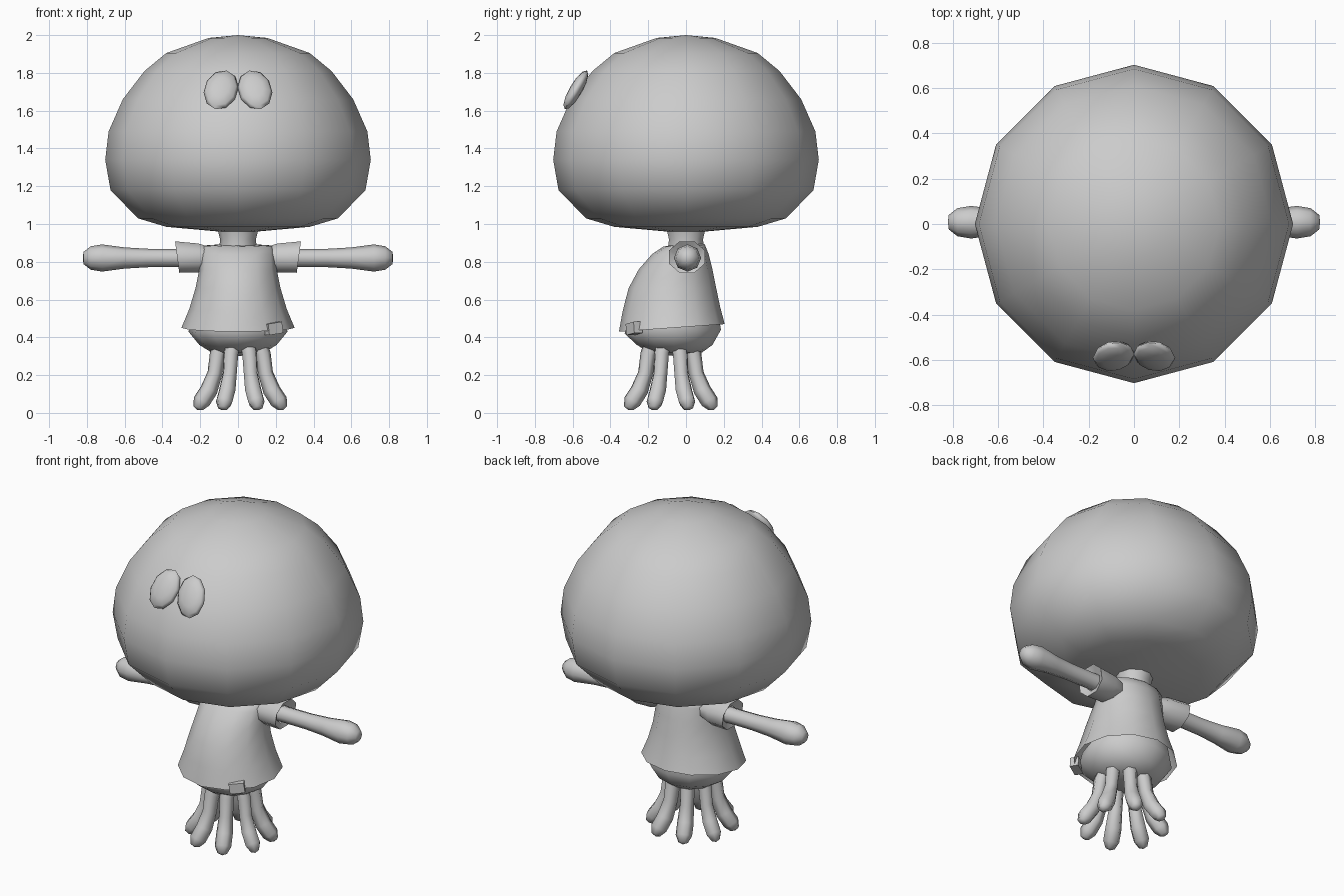
import bpy, bmesh, math
from mathutils import Vector, Matrix

if "Cube" in bpy.data.objects:
    bpy.data.objects.remove(bpy.data.objects["Cube"])

clay = bpy.data.materials.new("plain grey")
clay.use_nodes = True
GREY = (0.6, 0.6, 0.6, 1)
clay.diffuse_color = GREY
clay.node_tree.nodes["Principled BSDF"].inputs["Base Color"].default_value = GREY

X, Y, Z = Vector((1, 0, 0)), Vector((0, 1, 0)), Vector((0, 0, 1))


def finish(name, bm, angle=75):
    bmesh.ops.remove_doubles(bm, verts=bm.verts, dist=0.0005)
    bmesh.ops.recalc_face_normals(bm, faces=bm.faces)
    mesh = bpy.data.meshes.new(name)
    bm.to_mesh(mesh)
    bm.free()
    mesh.materials.append(clay)
    ob = bpy.data.objects.new(name, mesh)
    bpy.context.collection.objects.link(ob)
    bpy.ops.object.select_all(action="DESELECT")
    ob.select_set(True)
    bpy.context.view_layer.objects.active = ob
    bpy.ops.object.shade_smooth_by_angle(angle=math.radians(angle))
    return ob


def loft(name, stations, sides, phase=0.0, cap=True):
    """Skin elliptical rings, each given as (centre, u half axis, v half axis)."""
    bm = bmesh.new()
    rings = []
    for c, u, v in stations:
        angles = [phase + math.tau * i / sides for i in range(sides)]
        rings.append([bm.verts.new(c + u * math.cos(a) + v * math.sin(a)) for a in angles])
    for a, b in zip(rings, rings[1:]):
        for i in range(sides):
            j = (i + 1) % sides
            bm.faces.new((a[i], a[j], b[j], b[i]))
    if cap:
        bm.faces.new(rings[0])
        bm.faces.new(rings[-1])
    return finish(name, bm)


def upright(rows):
    """Rows of z, x radius, y radius, y centre, backward rise."""
    return [(Vector((0, cy, z)), X * rx, Y * ry + Z * rise) for z, rx, ry, cy, rise in rows]


# Big domed head
head = [(0.96, 0.10), (0.985, 0.38), (1.03, 0.53), (1.18, 0.675), (1.34, 0.703), (1.49, 0.685),
        (1.66, 0.61), (1.81, 0.495), (1.905, 0.38), (1.985, 0.155), (2.0, 0)]
loft("head", upright([(z, r, r, 0, 0) for z, r in head]), 12, cap=False)

# Neck
loft("neck", upright([(0.86, 0.10, 0.10, 0, 0), (0.92, 0.095, 0.095, 0, 0),
                      (0.98, 0.11, 0.11, 0, 0)]), 10)

# Shirt, flared and leaning forward at the belly
loft("shirt", upright([
    (0.45, 0.30, 0.28, -0.075, 0.02),
    (0.55, 0.258, 0.258, -0.077, 0.01),
    (0.66, 0.225, 0.232, -0.072, 0),
    (0.76, 0.205, 0.195, -0.055, 0),
    (0.84, 0.20, 0.15, -0.03, 0),
    (0.885, 0.19, 0.11, -0.01, 0.005),
    (0.89, 0.10, 0.095, 0, 0.005)]), 12, cap=False)

# Rounded underside of the body
loft("lower_body", upright([
    (0.49, 0.25, 0.245, -0.07, 0.015),
    (0.43, 0.262, 0.255, -0.07, 0.01),
    (0.36, 0.205, 0.20, -0.06, 0),
    (0.32, 0.14, 0.14, -0.055, 0),
    (0.30, 0, 0, -0.055, 0)]), 12, cap=False)

# Sleeves, arms and eyes on both sides
for side, word in ((1, "left"), (-1, "right")):
    sleeve = [(0.14, 0.82, 0.06), (0.21, 0.82, 0.083), (0.322, 0.825, 0.09), (0.30, 0.82, 0.05)]
    loft(word + "_sleeve", [(Vector((side * x, 0.005, z)), Y * r * 1.15,
                             Z * r + X * side * (0.012 if x > 0.3 else 0))
                            for x, z, r in sleeve], 8, math.pi / 8, cap=False)
    arm = [(0.20, 0.052), (0.33, 0.048), (0.48, 0.049), (0.60, 0.056), (0.72, 0.072),
           (0.78, 0.062), (0.818, 0.032), (0.822, 0)]
    loft(word + "_arm", [(Vector((side * x, 0.008, 0.82)), Y * r, Z * r) for x, r in arm],
         8, cap=False)

    bm = bmesh.new()
    bmesh.ops.create_uvsphere(bm, u_segments=10, v_segments=6, radius=1)
    shape = (Matrix.Translation((side * 0.09, -0.583, 1.71))
             @ Matrix.Rotation(math.radians(-30), 4, "X")
             @ Matrix.Rotation(side * -0.25, 4, "Y")
             @ Matrix.Diagonal((0.09, 0.034, 0.122, 1))
             @ Matrix.Rotation(math.pi / 2, 4, "X"))
    bmesh.ops.transform(bm, matrix=shape, verts=bm.verts)
    finish(word + "_eye", bm)

# Ring of eight curling legs
leg = [(0.10, 0.38, 0.045), (0.13, 0.31, 0.042), (0.145, 0.21, 0.04), (0.18, 0.12, 0.047),
       (0.222, 0.06, 0.047), (0.242, 0.025, 0.027), (0.245, 0.015, 0)]
for k in range(8):
    a = math.tau * (k + 0.5) / 8
    out, along = Vector((math.cos(a), math.sin(a), 0)), Vector((-math.sin(a), math.cos(a), 0))
    stations = []
    for i, (r, z, size) in enumerate(leg):
        before, after = leg[max(i - 1, 0)], leg[min(i + 1, len(leg) - 1)]
        path = (out * (after[0] - before[0]) + Z * (after[1] - before[1])).normalized()
        centre = Vector((0.012, -0.08, z)) + out * r
        stations.append((centre, along * size, path.cross(along) * size))
    loft("leg_%d" % (k + 1), stations, 6, cap=False)

# Small tab clipped to the hem
bm = bmesh.new()
bmesh.ops.create_cube(bm, size=1)
place = (Matrix.Translation((0.187, -0.275, 0.447)) @ Matrix.Rotation(math.radians(30), 4, "Z")
         @ Matrix.Rotation(math.radians(-8), 4, "Y") @ Matrix.Diagonal((0.085, 0.05, 0.06, 1)))
bmesh.ops.transform(bm, matrix=place, verts=bm.verts)
finish("hem_tab", bm, 30)
